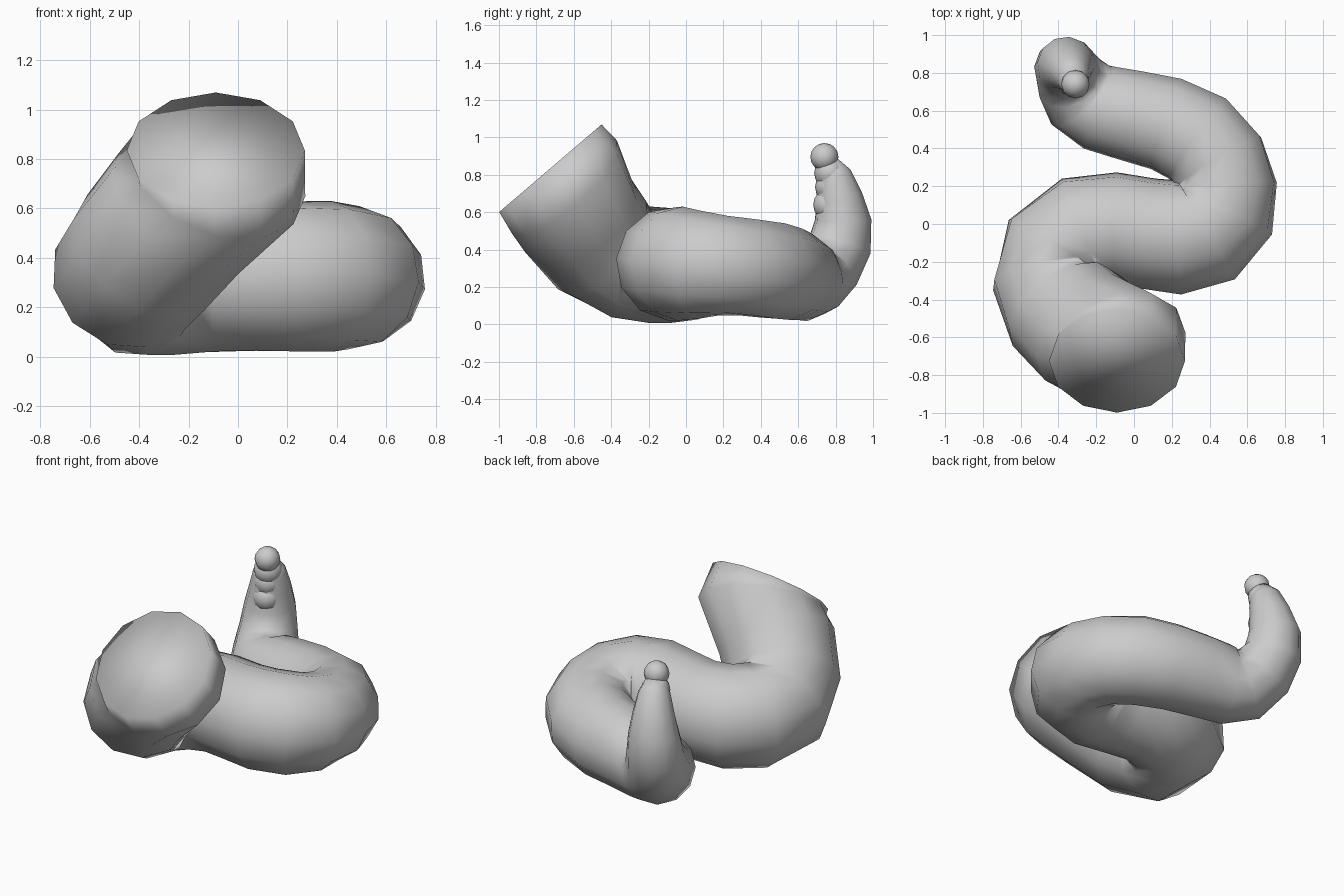
import bpy, bmesh, math
from mathutils import Vector

if "Cube" in bpy.data.objects:
    bpy.data.objects.remove(bpy.data.objects["Cube"])

SIDES = 12

# coiled body centre line: x, y, z, radius
PATH = [
    (-.09, -.725, .835, .36), (-.085, -.65, .735, .375), (-.24, -.575, .58, .345),
    (-.37, -.45, .425, .335), (-.435, -.30, .335, .32), (-.40, -.14, .315, .315),
    (-.27, -.04, .31, .305), (-.10, -.02, .315, .295), (.07, -.05, .32, .295),
    (.23, -.07, .325, .305), (.38, -.03, .325, .305), (.47, .07, .32, .29),
    (.49, .20, .315, .27), (.45, .33, .305, .265), (.34, .45, .29, .265),
    (.17, .53, .275, .255), (0, .57, .265, .245), (-.18, .615, .25, .235),
    (-.28, .68, .265, .22), (-.335, .765, .33, .19), (-.36, .825, .43, .17),
    (-.36, .84, .56, .152), (-.345, .82, .68, .125), (-.33, .79, .80, .095),
    (-.318, .76, .86, .06),
]
# directions of the two rings at the open neck end
NECK_DIRS = [(0, .65, -.76), (-.3, .62, -.7)]


def smooth(obj, angle):
    bpy.ops.object.select_all(action='DESELECT')
    bpy.context.view_layer.objects.active = obj
    obj.select_set(True)
    bpy.ops.object.shade_smooth_by_angle(angle=math.radians(angle))


def sweep(name, path, first_dirs):
    pts = [Vector(p[:3]) for p in path]
    bm = bmesh.new()
    rings = []
    up = Vector((1, 0, 0))
    for i, p in enumerate(pts):
        if i < len(first_dirs):
            t = Vector(first_dirs[i]).normalized()
        else:
            t = (pts[min(i + 1, len(pts) - 1)] - pts[i - 1]).normalized()
        up = (up - t * up.dot(t)).normalized()
        side = t.cross(up)
        r = path[i][3]
        ring = []
        for k in range(SIDES):
            a = 2 * math.pi * k / SIDES
            ring.append(bm.verts.new(p + r * (up * math.cos(a) + side * math.sin(a))))
        rings.append(ring)
    for a, b in zip(rings, rings[1:]):
        for k in range(SIDES):
            j = (k + 1) % SIDES
            bm.faces.new((a[k], a[j], b[j], b[k]))
    bm.faces.new(rings[0])
    bm.faces.new(rings[-1])
    bmesh.ops.recalc_face_normals(bm, faces=bm.faces)
    mesh = bpy.data.meshes.new(name)
    bm.to_mesh(mesh)
    bm.free()
    obj = bpy.data.objects.new(name, mesh)
    bpy.context.collection.objects.link(obj)
    smooth(obj, 180)


# body: wide flat neck end, S coil, raised tail
sweep("coiled_body", PATH, NECK_DIRS)

# tail rattle: small overlapping beads and the tip
for i, (x, y, z, r) in enumerate([
        (-.33, .765, .64, .085), (-.33, .775, .735, .085),
        (-.325, .77, .81, .085), (-.31, .74, .895, .075)]):
    bpy.ops.mesh.primitive_uv_sphere_add(segments=12, ring_count=8, radius=r, location=(x, y, z))
    bead = bpy.context.object
    bead.name = "tail_tip" if i == 3 else f"rattle_bead_{i + 1}"
    smooth(bead, 60)
